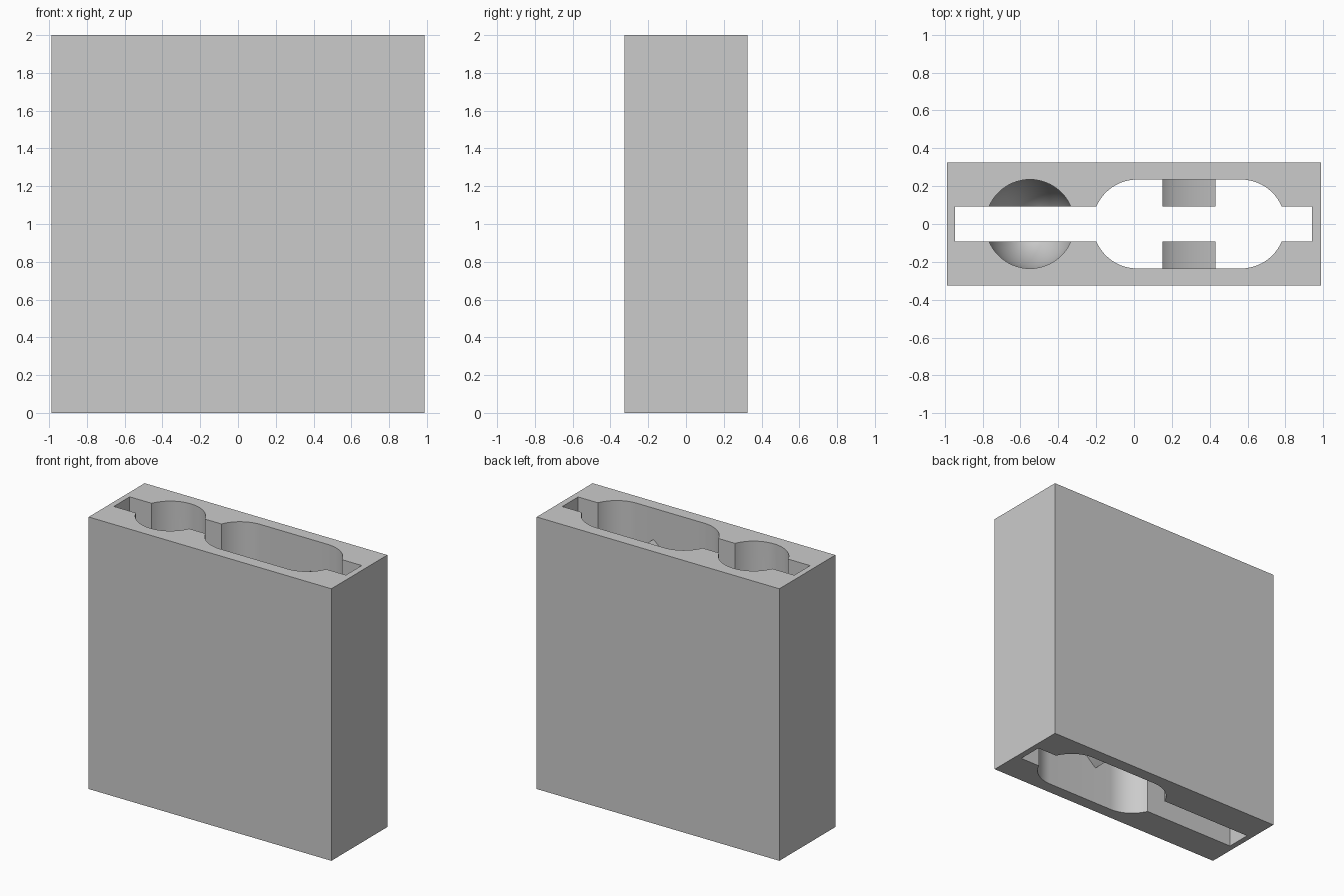
import bpy, bmesh, math
from mathutils import Matrix

cube = bpy.data.objects.get("Cube")
if cube:
    bpy.data.objects.remove(cube, do_unlink=True)

HEIGHT = 2.0
RADIUS = 0.235
SLOT = 0.092

grey = bpy.data.materials.new("light_grey")
grey.use_nodes = True
tone = (0.6, 0.6, 0.6, 1)
grey.diffuse_color = tone
grey.node_tree.nodes["Principled BSDF"].inputs["Base Color"].default_value = tone


def add_object(name, bm):
    bmesh.ops.recalc_face_normals(bm, faces=bm.faces)
    mesh = bpy.data.meshes.new(name)
    bm.to_mesh(mesh)
    bm.free()
    mesh.materials.append(grey)
    obj = bpy.data.objects.new(name, mesh)
    bpy.context.collection.objects.link(obj)
    return obj


def prism(name, points, direction):
    """Extrude a closed outline along a direction."""
    bm = bmesh.new()
    face = bm.faces.new([bm.verts.new(p) for p in points])
    new = bmesh.ops.extrude_face_region(bm, geom=[face])["geom"]
    bmesh.ops.translate(bm, vec=direction,
                        verts=[v for v in new if isinstance(v, bmesh.types.BMVert)])
    return add_object(name, bm)


def box(name, x0, x1, half_y, z0, z1):
    outline = [(x0, -half_y, z0), (x1, -half_y, z0), (x1, half_y, z0), (x0, half_y, z0)]
    return prism(name, outline, (0, 0, z1 - z0))


def arc(cx, cy, radius, start, end, steps=32):
    angles = [math.radians(start + (end - start) * i / steps) for i in range(steps + 1)]
    return [(cx + radius * math.cos(a), cy + radius * math.sin(a)) for a in angles]


def cut(target, cutter):
    mod = target.modifiers.new(cutter.name, 'BOOLEAN')
    mod.operation = 'DIFFERENCE'
    mod.solver = 'EXACT'
    mod.object = cutter
    bpy.context.view_layer.objects.active = target
    bpy.ops.object.modifier_apply(modifier=mod.name)
    bpy.data.objects.remove(cutter, do_unlink=True)


def smooth(obj):
    bpy.ops.object.select_all(action='DESELECT')
    obj.select_set(True)
    bpy.context.view_layer.objects.active = obj
    bpy.ops.object.shade_smooth_by_angle(angle=math.radians(25))


# Outer block
block = box("block", -0.987, 0.987, 0.325, 0, HEIGHT)

# Long channel with rounded ends, open at top and bottom
stadium = arc(0.017, 0, RADIUS, 90, 270) + arc(0.565, 0, RADIUS, -90, 90)
cut(block, prism("channel_cutter", [(x, y, -0.1) for x, y in stadium], (0, 0, HEIGHT + 0.2)))

# Round pocket with a deep domed floor, turned as one closed body
floor_z = 0.9
bm = bmesh.new()
bmesh.ops.create_uvsphere(bm, u_segments=64, v_segments=32, radius=RADIUS)
for v in bm.verts:
    v.co.z = HEIGHT + 0.1 if v.co.z > 0.001 else floor_z + 2 * v.co.z
bmesh.ops.delete(bm, geom=[v for v in bm.verts if v.co.z > HEIGHT], context='VERTS')
rim = [e for e in bm.edges if e.is_boundary]
new = bmesh.ops.extrude_edge_only(bm, edges=rim)["geom"]
for v in new:
    if isinstance(v, bmesh.types.BMVert):
        v.co.z = HEIGHT + 0.1
bmesh.ops.holes_fill(bm, edges=[e for e in bm.edges if e.is_boundary])
bmesh.ops.transform(bm, matrix=Matrix.Translation((-0.55, 0, 0)), verts=bm.verts)
cut(block, add_object("pocket_cutter", bm))

# Narrow slot through the whole height
cut(block, box("slot_cutter", -0.945, 0.942, SLOT, -0.1, HEIGHT + 0.1))
smooth(block)

# Divider halves: vertical flanks, curved to opposite tips above and below
left, right, low, high = 0.15, 0.43, 0.28, 1.77
bend = 0.7
turn = math.degrees(math.acos(1 - (right - left) / bend))
drop = bend * math.sin(math.radians(turn))
profile = arc(left + bend, high - drop, bend, 180 - turn, 180, 20)
profile += arc(right - bend, low + drop, bend, -turn, 0, 20)
for name, start, depth in (("front_divider", -SLOT, -0.16), ("back_divider", SLOT, 0.16)):
    smooth(prism(name, [(x, start, z) for x, z in profile], (0, depth, 0)))
